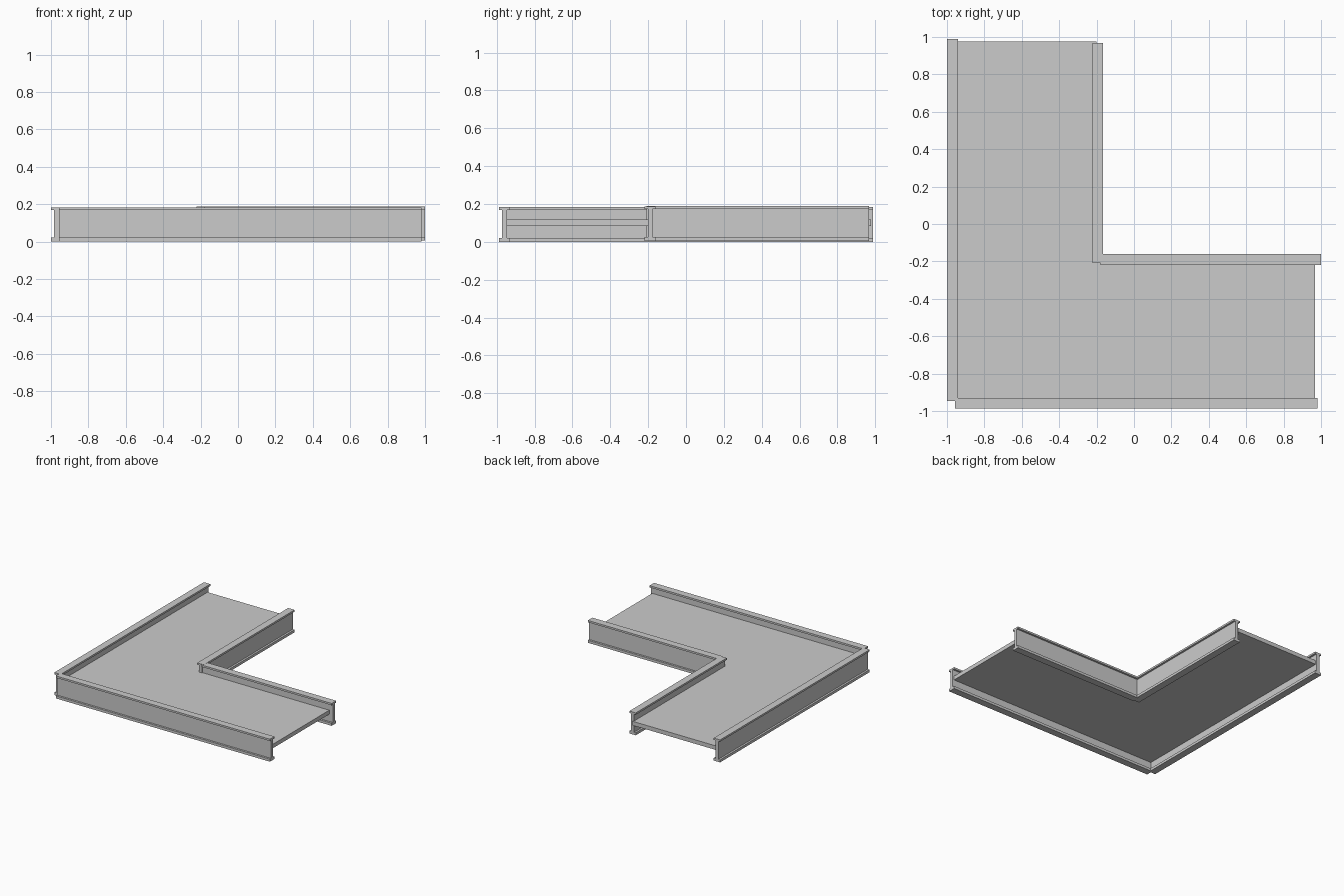
import bpy
import bmesh
from mathutils import Vector

if "Cube" in bpy.data.objects:
    bpy.data.objects.remove(bpy.data.objects["Cube"])

FLANGE_W, WEB_W = 0.058, 0.026
FLANGE_TOP, FLANGE_BOTTOM = 0.015, 0.021


def extrude_profile(name, ring, direction):
    """Make a closed solid by sweeping a planar outline along a vector."""
    bm = bmesh.new()
    face = bm.faces.new([bm.verts.new(p) for p in ring])
    result = bmesh.ops.extrude_face_region(bm, geom=[face])
    moved = [v for v in result["geom"] if isinstance(v, bmesh.types.BMVert)]
    bmesh.ops.translate(bm, verts=moved, vec=Vector(direction))
    bmesh.ops.recalc_face_normals(bm, faces=bm.faces)
    mesh = bpy.data.meshes.new(name)
    bm.to_mesh(mesh)
    bm.free()
    obj = bpy.data.objects.new(name, mesh)
    bpy.context.collection.objects.link(obj)
    return obj


def i_beam(name, axis, centre, start, end, z0, z1):
    """I-section beam running along x or y."""
    f, w = FLANGE_W / 2, WEB_W / 2
    lo, hi = z0 + FLANGE_BOTTOM, z1 - FLANGE_TOP
    half = [(f, z0), (f, lo), (w, lo), (w, hi), (f, hi), (f, z1)]
    outline = half + [(-u, z) for u, z in reversed(half)]
    if axis == 'X':
        ring = [(start, centre + u, z) for u, z in outline]
        return extrude_profile(name, ring, (end - start, 0, 0))
    ring = [(centre + u, start, z) for u, z in outline]
    return extrude_profile(name, ring, (0, end - start, 0))


# L-shaped deck plate held between the beam webs
deck = [(-0.96, -0.945), (0.967, -0.945), (0.967, -0.2),
        (-0.2, -0.2), (-0.2, 0.976), (-0.96, 0.976)]
extrude_profile("deck_plate", [(x, y, 0.085) for x, y in deck], (0, 0, 0.033))

# Outer beams
i_beam("outer_left_beam", 'Y', -0.971, -0.945, 0.988, 0.0, 0.184)
i_beam("outer_front_beam", 'X', -0.958, -0.957, 0.98, 0.0, 0.184)

# Inner beams, set slightly higher
i_beam("inner_side_beam", 'Y', -0.194, -0.208, 0.967, 0.006, 0.189)
i_beam("inner_back_beam", 'X', -0.189, -0.178, 1.0, 0.005, 0.188)
